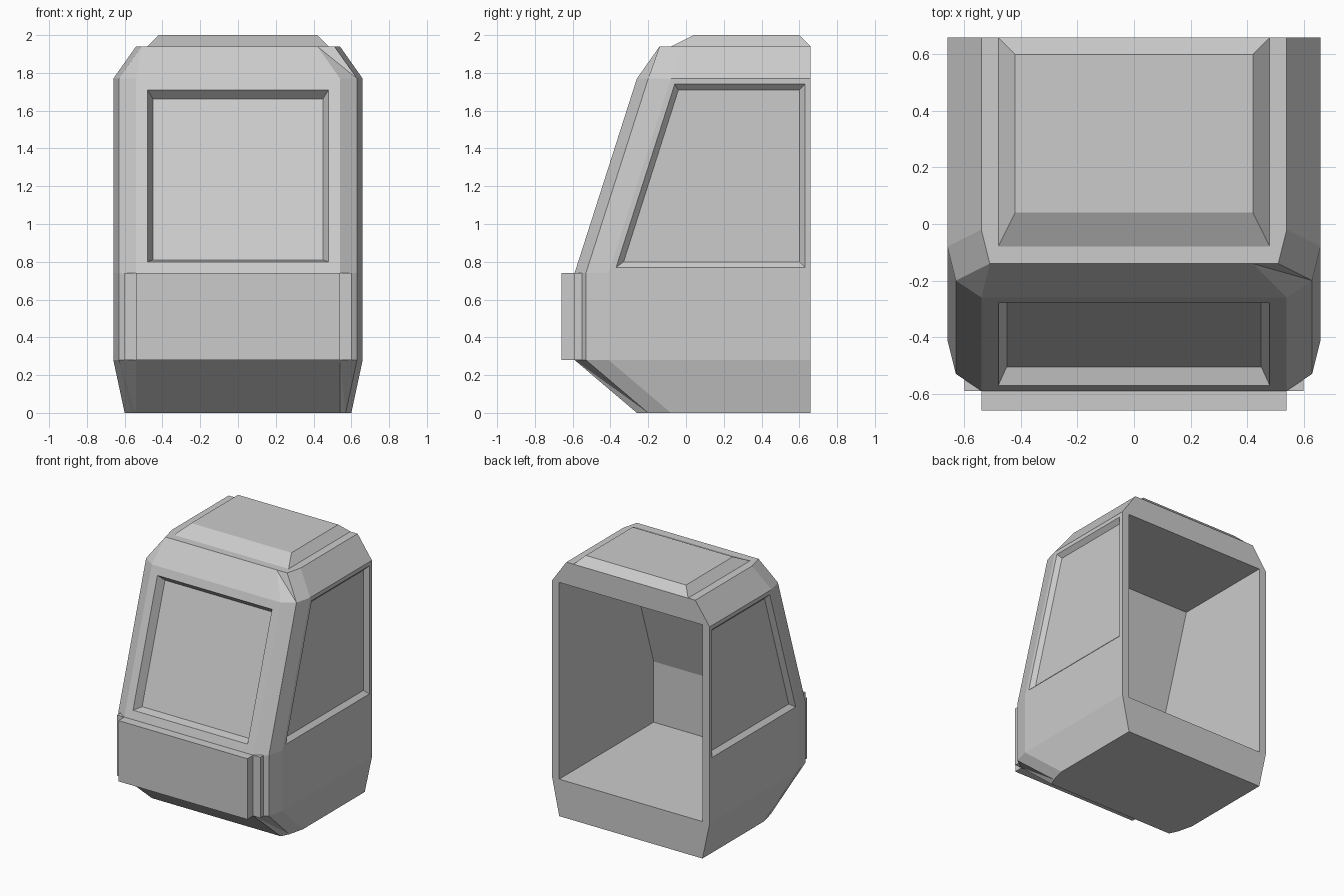
import bpy, bmesh
from mathutils import Vector

if "Cube" in bpy.data.objects:
    bpy.data.objects.remove(bpy.data.objects["Cube"])

BACK = 0.66


def loft(name, rings):
    """Closed solid through equal-length rings; side quads split on one diagonal."""
    bm = bmesh.new()
    loops = [[bm.verts.new(p) for p in ring] for ring in rings]
    n = len(loops[0])
    for lo, hi in zip(loops, loops[1:]):
        for i in range(n):
            j = (i + 1) % n
            bm.faces.new((lo[i], lo[j], hi[i]))
            bm.faces.new((lo[j], hi[j], hi[i]))
    bm.faces.new(loops[0])
    bm.faces.new(loops[-1])
    bmesh.ops.recalc_face_normals(bm, faces=bm.faces)
    bmesh.ops.dissolve_limit(bm, angle_limit=0.005, verts=bm.verts, edges=bm.edges)
    mesh = bpy.data.meshes.new(name)
    bm.to_mesh(mesh)
    bm.free()
    ob = bpy.data.objects.new(name, mesh)
    bpy.context.collection.objects.link(ob)
    return ob


def recess(name, outer, inner):
    """Tapered cutter from the surface outline to the sunken outline."""
    proud = [Vector(o) + (Vector(o) - Vector(i)) * 0.3 for o, i in zip(outer, inner)]
    return loft(name, [proud, inner])


def cut(target, cutter):
    cutter.hide_render = True
    mod = target.modifiers.new(cutter.name, 'BOOLEAN')
    mod.operation, mod.solver, mod.object = 'DIFFERENCE', 'EXACT', cutter
    bpy.context.view_layer.objects.active = target
    bpy.ops.object.modifier_apply(modifier=mod.name)
    bpy.data.objects.remove(cutter)


# Cab shell: height, then right-hand corner points (x, y) from front to side
levels = [
    (0.00, [(.54, -.26), (.57, -.20), (.60, -.08)]),
    (0.28, [(.54, -.59), (.63, -.53), (.66, -.41)]),
    (0.74, [(.54, -.59), (.63, -.53), (.66, -.41)]),
    (1.77, [(.54, -.26), (.63, -.20), (.66, -.08)]),
    (1.94, [(.42, -.14), (.51, -.14), (.54, -.02)]),
]
rings = []
for z, pts in levels:
    half = pts + [(pts[-1][0], BACK)]
    rings.append([(-x, y, z) for x, y in reversed(half)] + [(x, y, z) for x, y in half])
cab = loft("cab_shell", rings)

# Hollow interior, open at the back
inside = [(-.47, .28), (.80, .28), (.80, 1.77), (-.14, 1.77), (-.47, .74)]
cut(cab, loft("interior_cutter", [[(x, y, z) for y, z in inside] for x in (-.60, .60)]))

# Windscreen recess
def screen(x, low, high):
    return [(-x, *low), (x, *low), (x, *high), (-x, *high)]

cut(cab, recess("windscreen_cutter",
                screen(.48, (-.571, .80), (-.279, 1.71)),
                screen(.45, (-.505, .81), (-.231, 1.663))))

# Side window recesses
side_out = [(-.37, .77), (.63, .77), (.63, 1.74), (-.06, 1.74)]
side_in = [(-.33, .80), (.60, .80), (.60, 1.71), (-.04, 1.71)]
for s in (-1, 1):
    cut(cab, recess("side_window_cutter",
                    [(s * .66, y, z) for y, z in side_out],
                    [(s * .63, y, z) for y, z in side_in]))

# Raised roof panel
def rect(x, y0, y1, z):
    return [(-x, y0, z), (x, y0, z), (x, y1, z), (-x, y1, z)]

loft("roof_panel", [rect(.48, -.08, BACK, 1.94), rect(.42, .04, .60, 2.0)])

# Stepped front panel
step = [(.54, -.66), (.54, -.59), (.60, -.59), (.60, -.53)]
outline = step + [(-x, y) for x, y in reversed(step)]
loft("front_panel", [[(x, y, z) for x, y in outline] for z in (.28, .74)])
